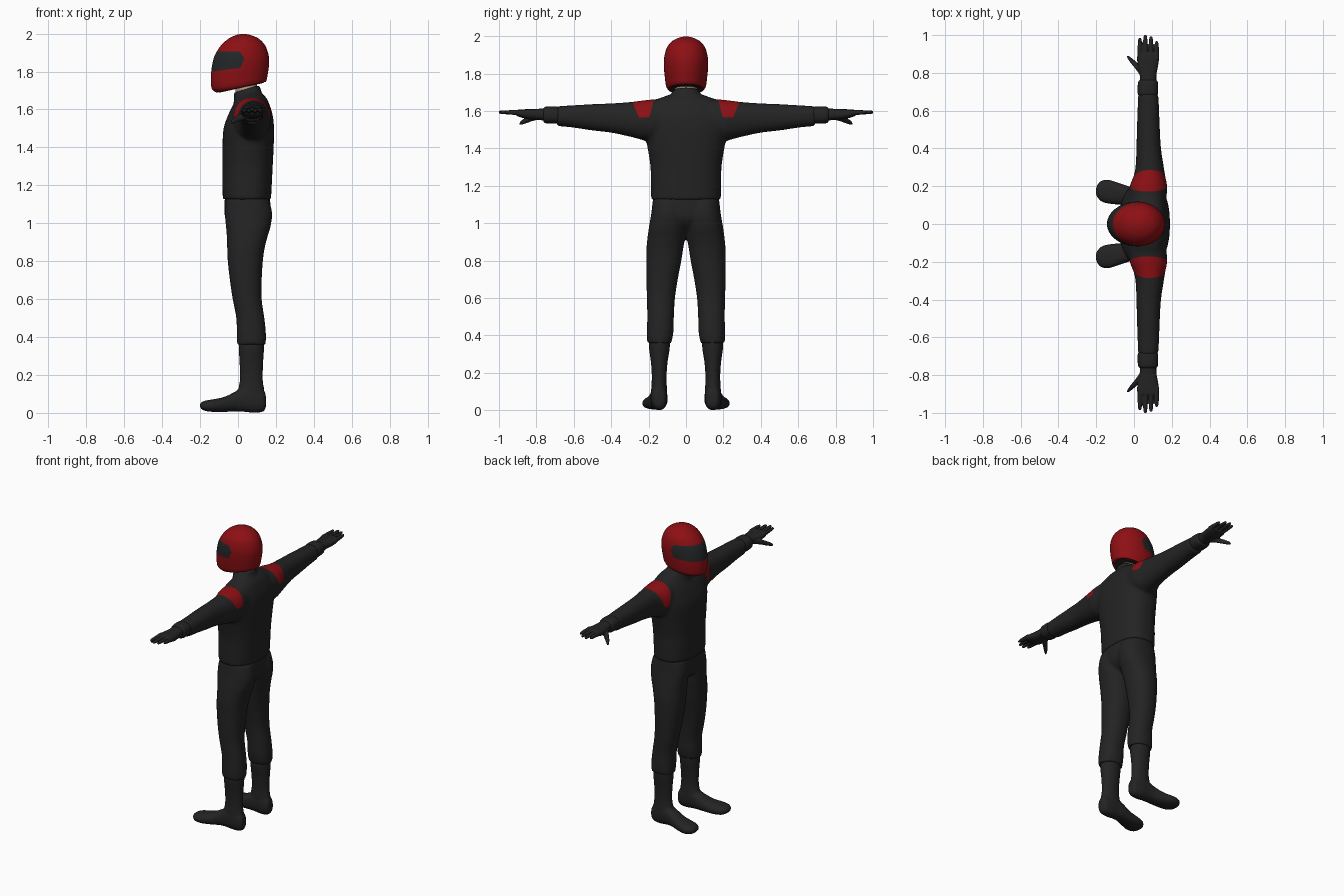
import bpy, bmesh, math
from mathutils import Vector


def material(name, rgb):
    m = bpy.data.materials.new(name)
    m.diffuse_color = (*rgb, 1)
    return m


SUIT = material("suit_black", (0.017, 0.017, 0.017))
RED = material("deep_red", (0.27, 0.005, 0.007))
VISOR = material("visor_grey", (0.017, 0.020, 0.021))
SKIN = material("skin", (0.55, 0.36, 0.27))


def smooth_rings(rings, n=5):
    """Catmull-Rom interpolation between the given cross-sections."""
    rings = [tuple(r) + (0,) * (6 - len(r)) for r in rings]
    out = []
    for i in range(len(rings) - 1):
        p0, p1 = rings[max(i - 1, 0)], rings[i]
        p2, p3 = rings[i + 1], rings[min(i + 2, len(rings) - 1)]
        for k in range(n):
            t = k / n
            out.append([0.5 * (2 * b + (c - a) * t + (2 * a - 5 * b + 4 * c - d) * t * t
                               + (3 * b - a - 3 * c + d) * t ** 3)
                        for a, b, c, d in zip(p0, p1, p2, p3)])
    return out + [list(rings[-1])]


def loft(bm, axis, rings, sides=40, power=2.0, mirror=False):
    """Closed skin through rings (t, a0, a1, b0, b1, tilt) along an axis."""
    place = {"z": lambda t, a, b: (a, b, t),
             "y": lambda t, a, b: (a, t, b),
             "x": lambda t, a, b: (t, a, b)}[axis]
    for s in ((1, -1) if mirror else (1,)):
        loops = []
        for t, a0, a1, b0, b1, tilt in smooth_rings(rings):
            loop = []
            for i in range(sides):
                c, d = math.cos(math.tau * i / sides), math.sin(math.tau * i / sides)
                da = (a1 - a0) / 2 * math.copysign(abs(c) ** (2 / power), c)
                db = (b1 - b0) / 2 * math.copysign(abs(d) ** (2 / power), d)
                p = place(t + tilt * da, (a0 + a1) / 2 + da, (b0 + b1) / 2 + db)
                loop.append(bm.verts.new((p[0], p[1] * s, p[2])))
            loops.append(loop)
        for u, v in zip(loops, loops[1:]):
            for i in range(sides):
                j = (i + 1) % sides
                bm.faces.new((u[i], u[j], v[j], v[i]))
        bm.faces.new(loops[0])
        bm.faces.new(loops[-1])


def finish(name, bm, mats, voxel=0, smooth=4):
    """Make the object; optionally fuse its lofts into one smooth skin."""
    bmesh.ops.recalc_face_normals(bm, faces=bm.faces)
    me = bpy.data.meshes.new(name)
    bm.to_mesh(me)
    bm.free()
    ob = bpy.data.objects.new(name, me)
    bpy.context.collection.objects.link(ob)
    if voxel:
        r = ob.modifiers.new("fuse", "REMESH")
        r.mode, r.voxel_size = "VOXEL", voxel
        f = ob.modifiers.new("soften", "SMOOTH")
        f.factor, f.iterations = 0.5, smooth
        dg = bpy.context.evaluated_depsgraph_get()
        ob.data = bpy.data.meshes.new_from_object(ob.evaluated_get(dg))
        ob.modifiers.clear()
    ob.data.materials.clear()
    for m in mats:
        ob.data.materials.append(m)
    bpy.ops.object.select_all(action="DESELECT")
    ob.select_set(True)
    bpy.context.view_layer.objects.active = ob
    bpy.ops.object.shade_smooth_by_angle(angle=math.radians(50))
    return ob


def paint(ob, planes, index):
    """Cut along the planes and colour the faces behind all of them."""
    planes = [(Vector(c), Vector(n).normalized()) for c, n in planes]
    bm = bmesh.new()
    bm.from_mesh(ob.data)
    for co, no in planes:
        bmesh.ops.bisect_plane(bm, geom=bm.verts[:] + bm.edges[:] + bm.faces[:],
                               plane_co=co, plane_no=no, dist=1e-5)
    for f in bm.faces:
        p = f.calc_center_median()
        if all((p - co).dot(no) < 0 for co, no in planes):
            f.material_index = index
    bm.to_mesh(ob.data)
    bm.free()


# Jacket: torso, collar and both sleeves
bm = bmesh.new()
loft(bm, "z", [(1.125, -.08, .174, -.186, .186), (1.2, -.082, .178, -.188, .188),
               (1.3, -.082, .183, -.19, .19), (1.4, -.082, .188, -.205, .205),
               (1.5, -.076, .19, -.225, .225), (1.57, -.052, .183, -.235, .235),
               (1.62, -.028, .168, -.215, .215), (1.66, .0, .15, -.16, .16),
               (1.69, .02, .12, -.08, .08)], power=2.4)
loft(bm, "z", [(1.62, -.025, .14, -.085, .085, .2), (1.67, -.022, .125, -.078, .078, .25),
               (1.71, -.02, .115, -.072, .072, .28)])
loft(bm, "y", [(.1, -.03, .17, 1.45, 1.668), (.2, -.022, .175, 1.44, 1.66),
               (.25, -.003, .166, 1.45, 1.654), (.3, .008, .158, 1.463, 1.648),
               (.4, .013, .143, 1.484, 1.641), (.5, .015, .137, 1.496, 1.637),
               (.6, .019, .133, 1.511, 1.631), (.69, .021, .129, 1.52, 1.626)],
     power=2.2, mirror=True)
jacket = finish("jacket", bm, [SUIT, RED], voxel=0.01, smooth=5)

# Red shoulder panels
for s in (1, -1):
    paint(jacket, [((0, .175 * s, 1.65), (0, -s, -.25)),
                   ((0, .288 * s, 1.655), (0, s, -.4)),
                   ((-.04, 0, 1.52), (.22, 0, -1))], 1)

# Trousers: pelvis and two legs
bm = bmesh.new()
loft(bm, "z", [(.955, .02, .1, -.05, .05), (.99, -.045, .145, -.12, .12),
               (1.04, -.07, .172, -.165, .165), (1.14, -.07, .168, -.178, .178)], power=2.3)
loft(bm, "z", [(1.12, -.06, .165, .0, .178), (1.05, -.069, .18, .0, .186),
               (.98, -.063, .171, .0, .198), (.93, -.059, .156, .003, .205),
               (.87, -.057, .141, .014, .211), (.8, -.054, .131, .025, .212),
               (.7, -.043, .125, .044, .212), (.6, -.028, .125, .059, .209),
               (.5, -.009, .139, .065, .207), (.42, -.007, .147, .067, .209),
               (.36, -.005, .146, .078, .207)], power=2.2, mirror=True)
finish("trousers", bm, [SUIT], voxel=0.009, smooth=4)

# Boots: shaft and foot
bm = bmesh.new()
loft(bm, "z", [(.4, .005, .135, .09, .197), (.34, .004, .137, .086, .199),
               (.26, .008, .133, .098, .188), (.18, .01, .131, .104, .183),
               (.12, .0, .138, .102, .186), (.05, -.01, .142, .1, .19)], mirror=True)
loft(bm, "x", [(.148, .125, .165, .035, .085), (.135, .108, .178, .008, .12),
               (.09, .1, .188, .0, .14), (.04, .1, .19, .005, .14),
               (-.01, .098, .195, .008, .115), (-.07, .102, .214, .005, .085),
               (-.13, .107, .233, .005, .072), (-.175, .12, .228, .011, .064),
               (-.2, .15, .2, .025, .052)], power=2.4, mirror=True)
finish("boots", bm, [SUIT], voxel=0.008, smooth=4)

# Gloves: palm, four fingers and thumb
bm = bmesh.new()
loft(bm, "y", [(.74, .032, .118, 1.545, 1.617), (.79, .03, .119, 1.553, 1.612),
               (.84, .02, .128, 1.556, 1.61), (.88, .016, .133, 1.565, 1.609),
               (.905, .022, .13, 1.574, 1.606)], power=2.5, mirror=True)
for x, tip in ((.031, .985), (.06, 1.0), (.09, .993), (.12, .967)):
    loft(bm, "y", [(.87, x - .012, x + .012, 1.574, 1.607),
                   (.93, x - .012, x + .012, 1.58, 1.605),
                   (tip - .012, x - .01, x + .01, 1.584, 1.603),
                   (tip + .001, x - .005, x + .005, 1.588, 1.6)], sides=16, mirror=True)
loft(bm, "y", [(.79, .03, .075, 1.553, 1.6), (.825, .005, .05, 1.545, 1.583),
               (.855, -.02, .016, 1.534, 1.566), (.88, -.036, -.014, 1.526, 1.55),
               (.89, -.037, -.028, 1.525, 1.538)], sides=20, mirror=True)
finish("gloves", bm, [SUIT], voxel=0.004, smooth=3)

# Glove cuffs
bm = bmesh.new()
loft(bm, "y", [(.68, .026, .121, 1.539, 1.618), (.69, .02, .127, 1.533, 1.624),
               (.72, .019, .128, 1.533, 1.625), (.75, .022, .126, 1.535, 1.623),
               (.762, .03, .118, 1.543, 1.615)], power=2.4, mirror=True)
finish("glove_cuffs", bm, [SUIT])

# Neck
bm = bmesh.new()
loft(bm, "z", [(1.65, -.008, .1, -.058, .058), (1.76, -.02, .1, -.06, .06)])
finish("neck", bm, [SKIN])

# Helmet shell and visor
bm = bmesh.new()
loft(bm, "z", [(1.717, -.112, .146, -.096, .096, .22), (1.733, -.137, .152, -.106, .106, .18),
               (1.77, -.143, .157, -.112, .112, .12), (1.82, -.14, .163, -.117, .117, .06),
               (1.87, -.128, .164, -.118, .118), (1.91, -.109, .155, -.112, .112),
               (1.945, -.083, .138, -.099, .099), (1.975, -.047, .107, -.072, .072),
               (1.992, -.01, .067, -.038, .038), (1.998, .015, .04, -.012, .012)], sides=56)
helmet = finish("helmet", bm, [RED, VISOR])
paint(helmet, [((0, 0, 1.905), (0, 0, 1)), ((-.14, 0, 1.8), (.13, 0, -1)),
               ((.034, 0, 1.868), (1, 0, .65)), ((.034, 0, 1.868), (1, 0, -.45))], 1)

# Dark lining closing the helmet opening
bm = bmesh.new()
loft(bm, "z", [(1.714, -.1, .135, -.087, .087, .22), (1.722, -.1, .135, -.087, .087, .22)])
finish("helmet_lining", bm, [SUIT])
